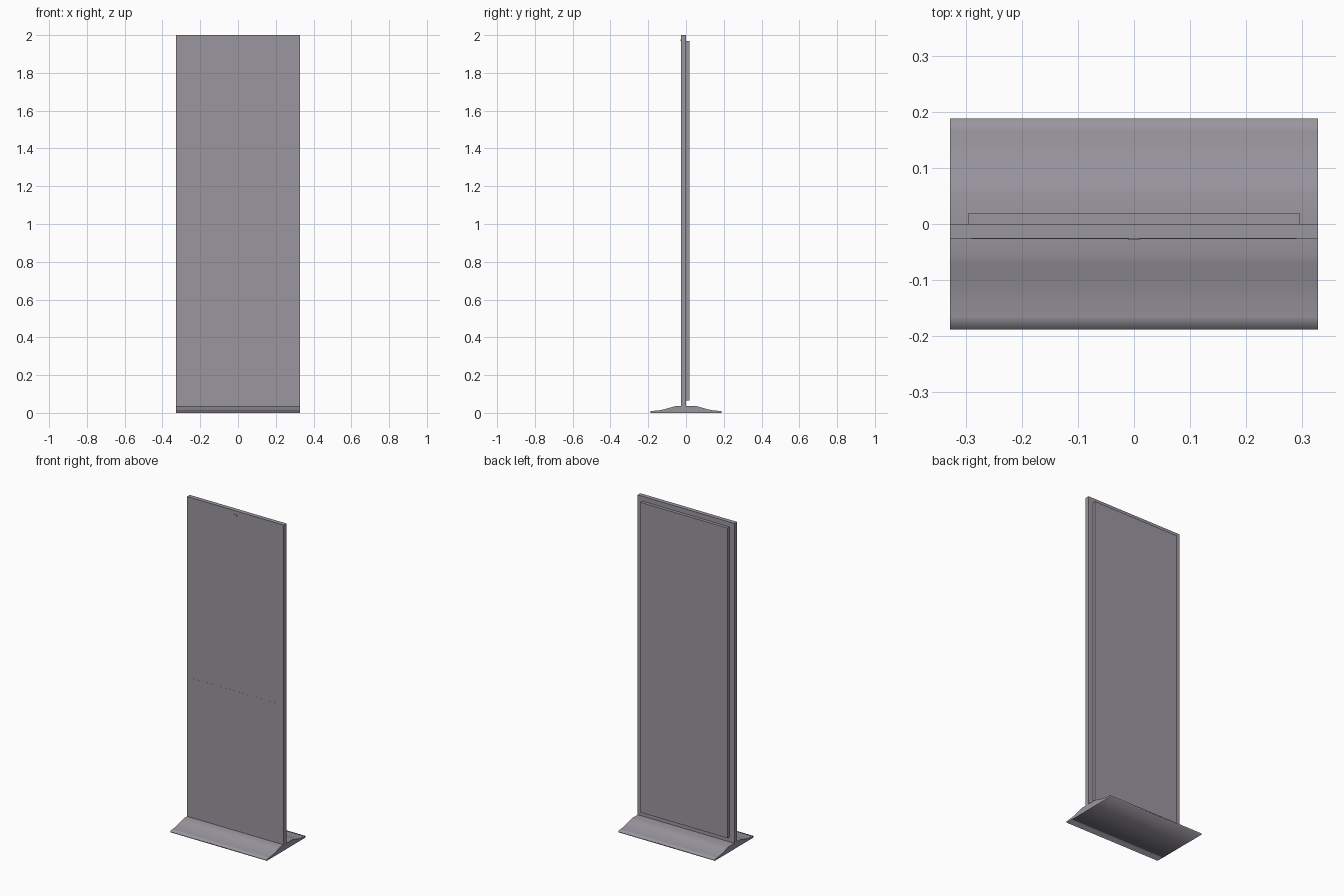
import bpy, bmesh

if "Cube" in bpy.data.objects:
    bpy.data.objects.remove(bpy.data.objects["Cube"])

grey = bpy.data.materials.new("dark_grey")
grey.diffuse_color = (0.325, 0.305, 0.35, 1)
grey.use_nodes = True
grey.node_tree.nodes["Principled BSDF"].inputs["Base Color"].default_value = grey.diffuse_color


def finish(name, bm):
    bmesh.ops.recalc_face_normals(bm, faces=bm.faces)
    mesh = bpy.data.meshes.new(name)
    bm.to_mesh(mesh)
    bm.free()
    mesh.materials.append(grey)
    obj = bpy.data.objects.new(name, mesh)
    bpy.context.collection.objects.link(obj)
    return obj


def box(name, x0, x1, y0, y1, z0, z1):
    bm = bmesh.new()
    bmesh.ops.create_cube(bm, size=1)
    for v in bm.verts:
        v.co = ((x0 + x1) / 2 + v.co.x * (x1 - x0),
                (y0 + y1) / 2 + v.co.y * (y1 - y0),
                (z0 + z1) / 2 + v.co.z * (z1 - z0))
    return finish(name, bm)


W = 0.328

# Foot: mirrored swept profile extruded along x
half = [(0.188, 0.0), (0.188, 0.009), (0.165, 0.0115), (0.14, 0.014), (0.115, 0.019),
        (0.09, 0.026), (0.068, 0.033), (0.055, 0.036)]
profile = half + [(-y, z) for y, z in reversed(half)]
bm = bmesh.new()
face = bm.faces.new([bm.verts.new((-W, y, z)) for y, z in profile])
ext = bmesh.ops.extrude_face_region(bm, geom=[face], use_keep_orig=True)
bmesh.ops.translate(bm, vec=(2 * W, 0, 0),
                    verts=[g for g in ext["geom"] if isinstance(g, bmesh.types.BMVert)])
# Smooth sweep all the way round, crisp flat end caps
for f in bm.faces:
    f.smooth = len(f.verts) == 4
    if not f.smooth:
        for e in f.edges:
            e.smooth = False
finish("foot", bm)

# Upright display body and raised rear housing
box("display_body", -W, W, -0.026, 0.0, 0.035, 2.0)
box("rear_housing", -0.296, 0.296, -0.001, 0.019, 0.066, 1.97)

# Front seam under the screen and the small sensor above it
box("screen_seam", -0.29, 0.29, -0.0265, -0.025, 0.887, 0.893)
box("sensor", -0.01, 0.01, -0.0285, -0.025, 1.968, 1.978)
